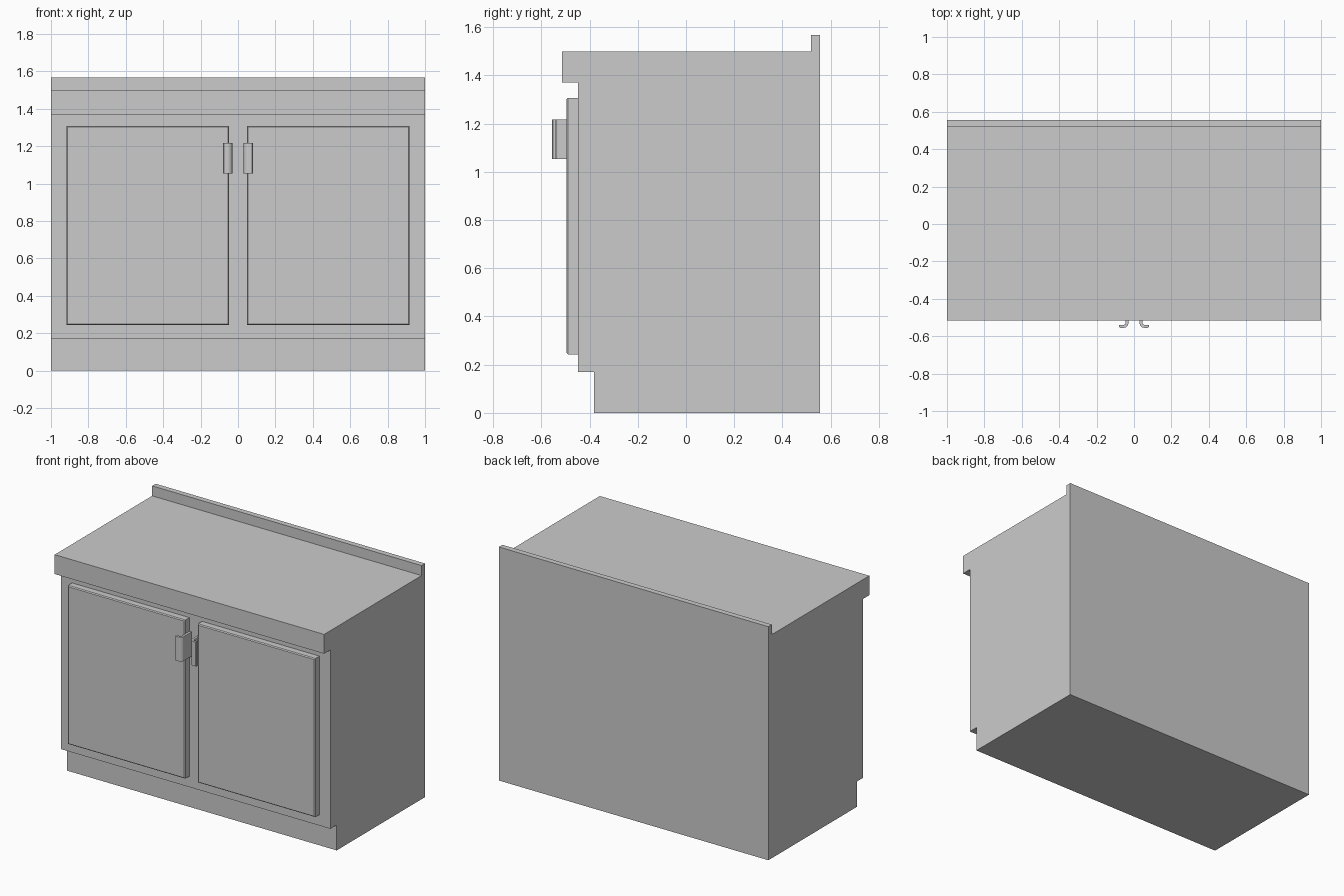
import bpy, bmesh
from math import cos, sin, radians

if "Cube" in bpy.data.objects:
    bpy.data.objects.remove(bpy.data.objects["Cube"])


def finish(name, bm):
    bmesh.ops.recalc_face_normals(bm, faces=bm.faces)
    mesh = bpy.data.meshes.new(name)
    bm.to_mesh(mesh)
    bm.free()
    obj = bpy.data.objects.new(name, mesh)
    bpy.context.collection.objects.link(obj)
    return obj


def prism(name, points, offset):
    """Extrude a closed 3D outline along an offset vector."""
    bm = bmesh.new()
    face = bm.faces.new([bm.verts.new(p) for p in points])
    ext = bmesh.ops.extrude_face_region(bm, geom=[face], use_keep_orig=True)
    verts = [g for g in ext["geom"] if isinstance(g, bmesh.types.BMVert)]
    bmesh.ops.translate(bm, verts=verts, vec=offset)
    return finish(name, bm)


def door(name, x0, x1, y_front, y_back, z0, z1, chamfer):
    """Panel with a fine chamfer around its front face."""
    bm = bmesh.new()
    bmesh.ops.create_cube(bm, size=1)
    for v in bm.verts:
        v.co = (x0 if v.co.x < 0 else x1,
                y_front if v.co.y < 0 else y_back,
                z0 if v.co.z < 0 else z1)
    edges = [e for e in bm.edges if all(abs(v.co.y - y_front) < 1e-5 for v in e.verts)]
    bmesh.ops.bevel(bm, geom=edges, offset=chamfer, segments=1,
                    profile=0.5, affect='EDGES')
    return finish(name, bm)


# Cabinet: toe kick, carcass, overhanging counter and rear lip in one side profile
profile = [(0.555, 0), (0.555, 1.567), (0.518, 1.567), (0.518, 1.5),
           (-0.515, 1.5), (-0.515, 1.37), (-0.448, 1.37), (-0.448, 0.17),
           (-0.382, 0.17), (-0.382, 0)]
prism("cabinet_body", [(-1, y, z) for y, z in profile], (2, 0, 0))

# Pull: strip on the door edge that curls outward in front of the door
angles = [radians(a) for a in (180, 202.5, 225, 247.5, 270)]
cx, cy = 0.054, -0.531
outer = [(cx + 0.024 * cos(a), cy + 0.024 * sin(a)) for a in angles]
inner = [(cx + 0.008 * cos(a), cy + 0.008 * sin(a)) for a in reversed(angles)]
pull = ([(0.03, -0.448)] + outer + [(0.075, -0.555), (0.079, -0.551), (0.079, -0.539)]
        + inner + [(0.046, -0.448)])

# Doors and pulls, mirrored left and right
for side, s in (("left", -1), ("right", 1)):
    xs = sorted((s * 0.047, s * 0.918))
    door(side + "_door", xs[0], xs[1], -0.496, -0.448, 0.243, 1.307, 0.006)
    prism(side + "_door_pull", [(s * x, y, 1.053) for x, y in pull], (0, 0, 0.163))
